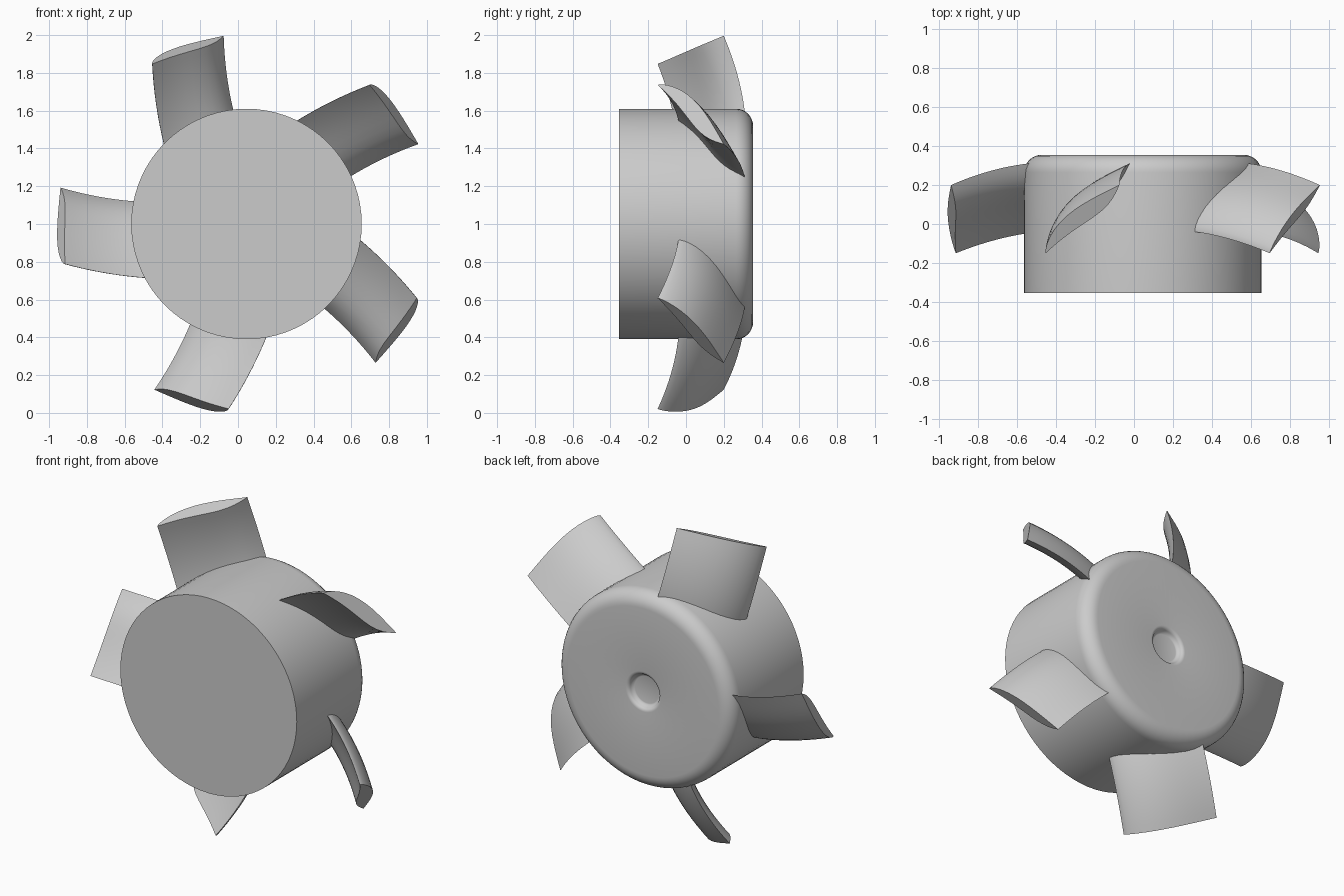
import bpy, bmesh, math
from mathutils import Vector

if "Cube" in bpy.data.objects:
    bpy.data.objects.remove(bpy.data.objects["Cube"])

CX, CZ = 0.045, 1.0  # hub axis position (axis runs along y)


def finish(name, bm, angle):
    bmesh.ops.recalc_face_normals(bm, faces=bm.faces[:])
    mesh = bpy.data.meshes.new(name)
    bm.to_mesh(mesh)
    bm.free()
    ob = bpy.data.objects.new(name, mesh)
    bpy.context.collection.objects.link(ob)
    bpy.ops.object.select_all(action='DESELECT')
    ob.select_set(True)
    bpy.context.view_layer.objects.active = ob
    bpy.ops.object.shade_smooth_by_angle(angle=math.radians(angle))
    return ob


def arc(r, y, rad, a0, a1, n=8):
    return [(r + rad * math.cos(math.radians(a0 + (a1 - a0) * i / n)),
             y + rad * math.sin(math.radians(a0 + (a1 - a0) * i / n)))
            for i in range(n + 1)]


def loft(bm, rings, wrap=True):
    for a, b in zip(rings, rings[1:]):
        for i in range(len(a)):
            j = (i + 1) % len(a)
            bm.faces.new((a[i], a[j], b[j], b[i]))
    bm.faces.new(rings[0])
    bm.faces.new(rings[-1])


def make_hub(sides=72):
    # lathe profile: flat front, rounded back rim, small soft dimple at the centre
    profile = [(0.61, -0.355)] + arc(0.52, 0.265, 0.09, 0, 90)
    profile += arc(0.125, 0.33, 0.025, 90, 170, 5) + [(0.09, 0.322), (0.083, 0.32)]
    bm = bmesh.new()
    rings = []
    for r, y in profile:
        rings.append([bm.verts.new((CX + r * math.cos(2 * math.pi * k / sides), y,
                                    CZ + r * math.sin(2 * math.pi * k / sides)))
                      for k in range(sides)])
    loft(bm, rings)
    finish("hub", bm, 35)


def make_blade(index, theta, stations=14, n=16):
    er = Vector((math.cos(theta), 0, math.sin(theta)))    # outward
    et = Vector((math.sin(theta), 0, -math.cos(theta)))   # along the rim
    ey = Vector((0, 1, 0))
    normal = (-0.55 * et + 0.83 * ey).normalized()
    centre = Vector((CX, 0, CZ))
    us = [0.5 - 0.5 * math.cos(math.pi * i / n) for i in range(n + 1)]
    # lens-shaped section: back side, then front side in reverse
    section = [(u, 0.07 * math.sin(math.pi * u ** 0.7)) for u in us]
    section += [(u, -0.038 * math.sin(math.pi * u ** 2.2)) for u in us[-2:0:-1]]
    bm = bmesh.new()
    rings = []
    for k in range(stations + 1):
        s = -0.35 + 1.35 * k / stations
        q = 0.132 * (0.43 * s + 0.57 * s * s)             # bend towards the front
        a = math.atan(0.132 * (0.43 + 1.14 * s) / 0.4)
        local_n = normal * math.cos(a) + er * math.sin(a)
        front = er * (0.535 + 0.425 * s) + et * -0.285 + ey * -0.04
        back = er * (0.595 + 0.39 * s) + et * 0.12 + ey * 0.31
        rings.append([bm.verts.new(centre + front.lerp(back, u) - normal * q + local_n * h)
                      for u, h in section])
    loft(bm, rings)
    finish(f"blade_{index}", bm, 35)


make_hub()
for i in range(5):
    make_blade(i + 1, math.pi + i * math.tau / 5)
